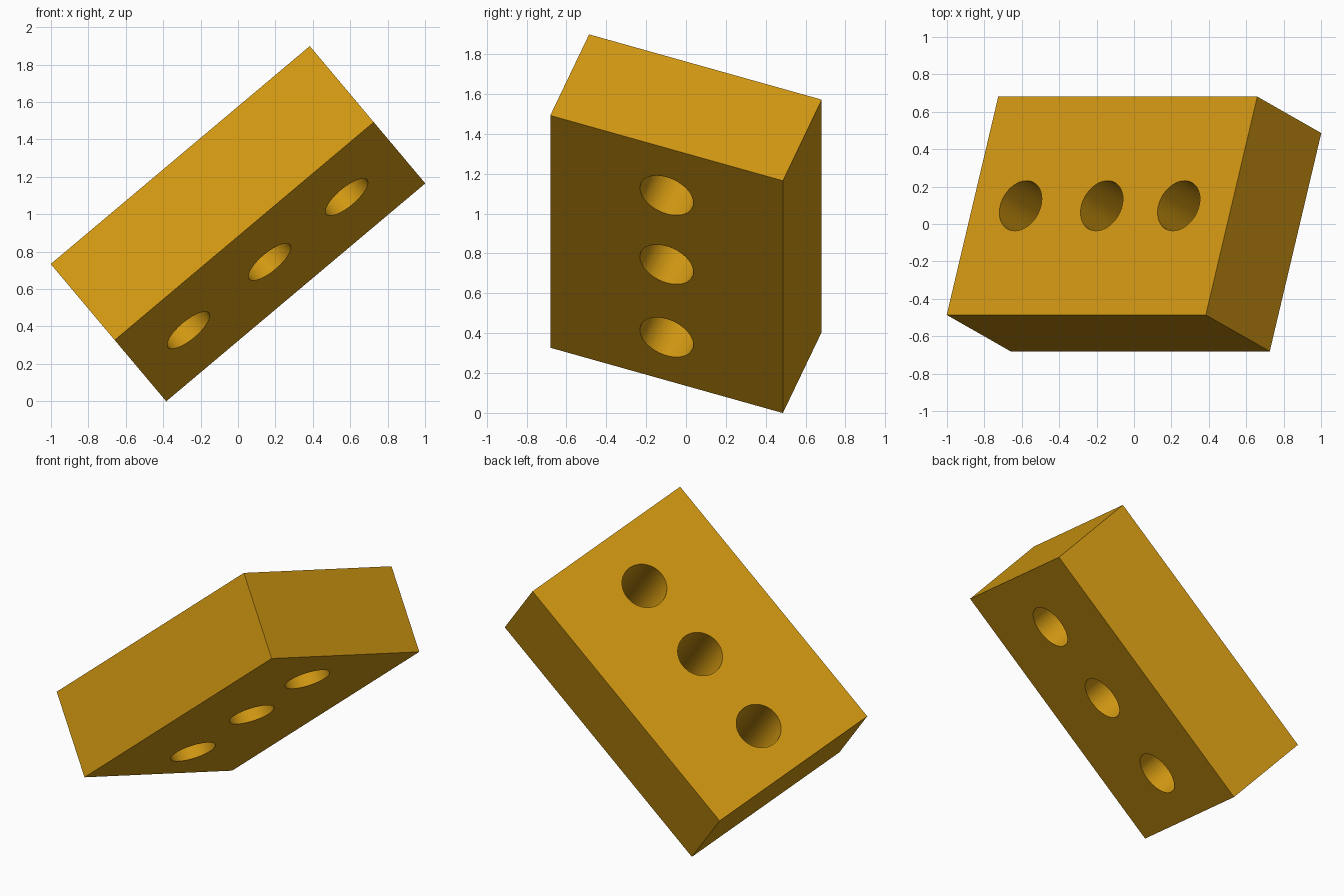
import bpy
from mathutils import Matrix, Vector

if "Cube" in bpy.data.objects:
    bpy.data.objects.remove(bpy.data.objects["Cube"])

# Brick size: length, width, thickness
LENGTH, WIDTH, THICK = 1.81, 1.243, 0.566
HOLE_RADIUS = 0.1425
HOLE_OFFSETS = (-0.569, -0.002, 0.536)   # along the length

# Tilted frame of the brick
along = Vector((1.385, 0, 1.165)).normalized()
up = Vector((-0.342, 0.195, 0.407))
up = (up - along * up.dot(along)).normalized()
across = up.cross(along)
pose = Matrix((along, across, up)).transposed().to_4x4()
pose.translation = (0, 0, 0.949)

ochre = bpy.data.materials.new("ochre")
ochre.diffuse_color = (0.64, 0.314, 0.006, 1)
ochre.use_nodes = True
ochre.node_tree.nodes["Principled BSDF"].inputs["Base Color"].default_value = ochre.diffuse_color

# Solid brick
bpy.ops.mesh.primitive_cube_add(size=1)
brick = bpy.context.object
brick.name = "brick"
brick.data.transform(Matrix.Diagonal((LENGTH, WIDTH, THICK, 1)))
brick.data.materials.append(ochre)

# Three round holes straight through the thickness
cutters = []
for i, x in enumerate(HOLE_OFFSETS):
    bpy.ops.mesh.primitive_cylinder_add(vertices=64, radius=HOLE_RADIUS,
                                        depth=THICK * 2, location=(x, 0, 0))
    cutter = bpy.context.object
    cutter.name = f"hole_cutter_{i + 1}"
    cutter.hide_render = True
    cutter.data.materials.append(ochre)
    cutters.append(cutter)
    cut = brick.modifiers.new(f"hole_{i + 1}", 'BOOLEAN')
    cut.operation = 'DIFFERENCE'
    cut.solver = 'EXACT'
    cut.object = cutter

bpy.ops.object.select_all(action='DESELECT')
brick.select_set(True)
bpy.context.view_layer.objects.active = brick
for mod in list(brick.modifiers):
    bpy.ops.object.modifier_apply(modifier=mod.name)
for cutter in cutters:
    bpy.data.objects.remove(cutter)

# Smooth hole walls, crisp edges, then tilt into place
bpy.ops.object.shade_smooth_by_angle()
brick.data.transform(pose)
